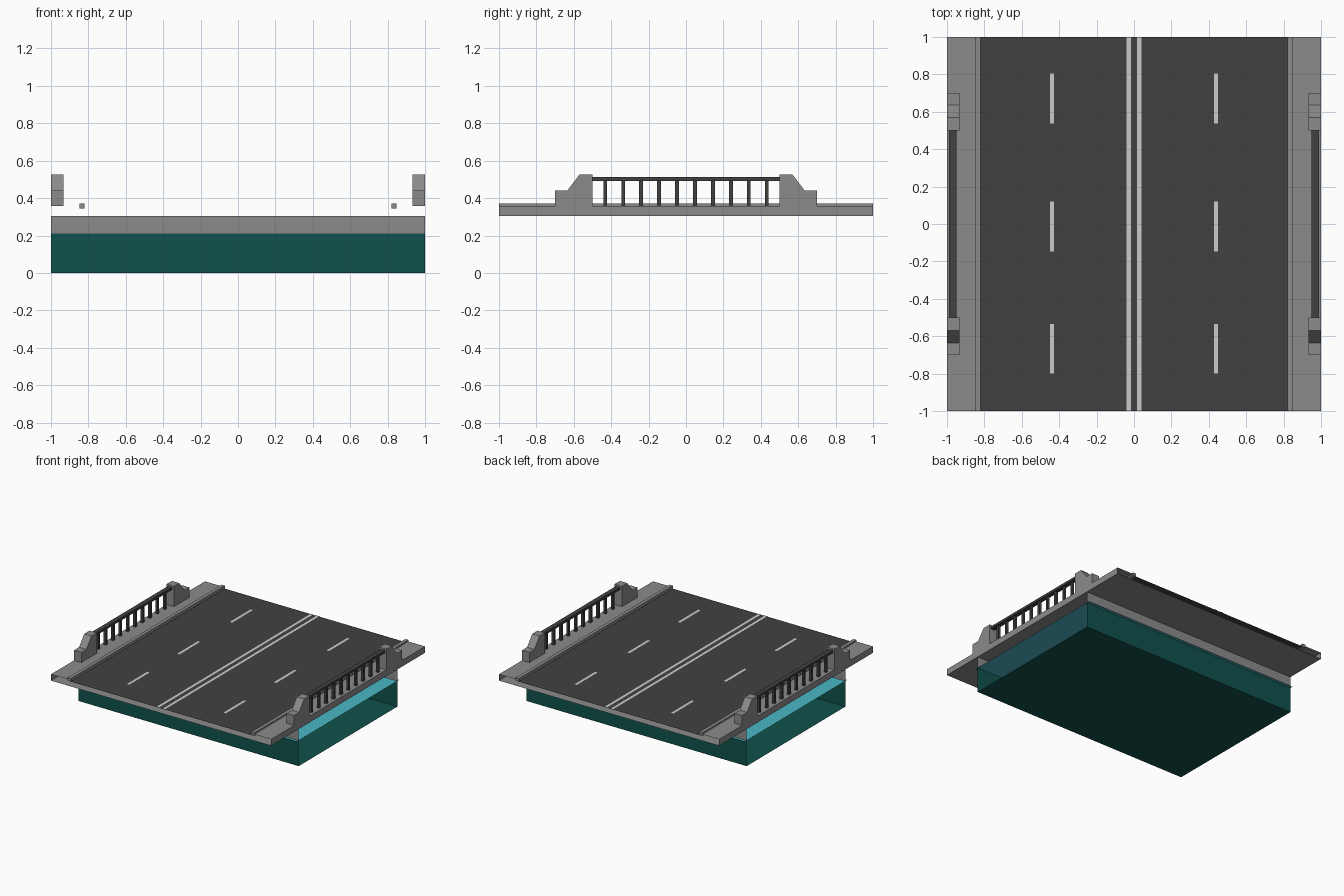
import bpy, bmesh

if "Cube" in bpy.data.objects:
    bpy.data.objects.remove(bpy.data.objects["Cube"])


def mat(name, col):
    m = bpy.data.materials.new(name)
    m.diffuse_color = (*col, 1)
    m.use_nodes = True
    m.node_tree.nodes["Principled BSDF"].inputs["Base Color"].default_value = m.diffuse_color
    return m


GREY = mat("concrete grey", (0.26, 0.26, 0.26))
DARK = mat("asphalt dark", (0.053, 0.053, 0.053))
WHITE = mat("marking light grey", (0.6, 0.6, 0.6))
TEAL = mat("channel teal", (0.0052, 0.083, 0.072))
CYAN = mat("water cyan", (0.07, 0.47, 0.56))


def make(name, bm, m):
    bmesh.ops.recalc_face_normals(bm, faces=bm.faces)
    me = bpy.data.meshes.new(name)
    bm.to_mesh(me)
    bm.free()
    me.materials.append(m)
    ob = bpy.data.objects.new(name, me)
    bpy.context.collection.objects.link(ob)
    return ob


def strip(name, profile, axis, a, b, m, cap=False):
    """Sweep a 2D profile along x (points are y,z) or y (points are x,z)."""
    bm = bmesh.new()
    rows = []
    for t in (a, b):
        rows.append([bm.verts.new((t, p, z) if axis == 'x' else (p, t, z))
                     for p, z in profile])
    n = len(profile)
    for i in range(n if cap else n - 1):
        j = (i + 1) % n
        bm.faces.new((rows[0][i], rows[0][j], rows[1][j], rows[1][i]))
    if cap:
        bm.faces.new(rows[0])
        bm.faces.new(rows[1])
    ob = make(name, bm, m)
    if not cap and n == 2 and profile[0][1] == profile[1][1] and ob.data.polygons[0].normal.z < 0:
        ob.data.flip_normals()
    return ob


def box(name, x, y, z, m):
    return strip(name, [(x[0], z[0]), (x[1], z[0]), (x[1], z[1]), (x[0], z[1])],
                 'y', y[0], y[1], m, True)


ROAD, WALK, UNDER, WATER = 0.345, 0.357, 0.305, 0.21

# Deck: road surface, and an open-ended shell of sidewalks, sides and underside
strip("road_surface", [(-0.82, ROAD), (0.82, ROAD)], 'y', -1, 1, DARK)
strip("deck_shell", [(-0.835, WALK), (-1, WALK), (-1, UNDER),
                     (1, UNDER), (1, WALK), (0.835, WALK)], 'y', -1, 1, GREY)

# Lane markings, thin sheets
for s, side in ((-1, "left"), (1, "right")):
    def span(a, b):
        return tuple(sorted((s * a, s * b)))
    strip(f"centre_line_{side}", [(x, ROAD + 0.003) for x in span(0.017, 0.039)],
          'y', -1, 1, WHITE)
    for k, (a, b) in enumerate(((-0.80, -0.535), (-0.147, 0.12), (0.536, 0.804))):
        strip(f"lane_dash_{side}_{k}", [(x, ROAD + 0.003) for x in span(0.428, 0.45)],
              'y', a, b, WHITE)

    # Curb
    box(f"curb_{side}", span(0.82, 0.848), (-1, 1), (ROAD, 0.37), GREY)

    # Stepped end pillars
    for e, end in ((-1, "front"), (1, "back")):
        prof = [(0.70, WALK), (0.70, 0.44), (0.635, 0.44), (0.57, 0.525),
                (0.50, 0.525), (0.50, WALK)]
        strip(f"pillar_{side}_{end}", [(e * y, z) for y, z in prof],
              'x', *span(0.933, 1.0), GREY, True)

    # Railing
    box(f"handrail_{side}", span(0.95, 0.988), (-0.5, 0.5), (0.492, 0.512), DARK)
    for i in range(10):
        y = -0.432 + 0.096 * i
        box(f"rail_post_{side}_{i}", span(0.959, 0.979), (y - 0.01, y + 0.01),
            (WALK, 0.492), DARK)

# Water channel, open at both x ends
strip("channel", [(-0.64, WATER), (-0.64, 0), (0.64, 0), (0.64, WATER)], 'x', -1, 1, TEAL)
strip("water_surface", [(-0.665, WATER), (0.665, WATER)], 'x', -1, 1, CYAN)
for e, end in ((-1, "front"), (1, "back")):
    strip(f"abutment_{end}", [(e * 0.64, WATER), (e * 0.64, UNDER)], 'x', -1, 1, GREY)
